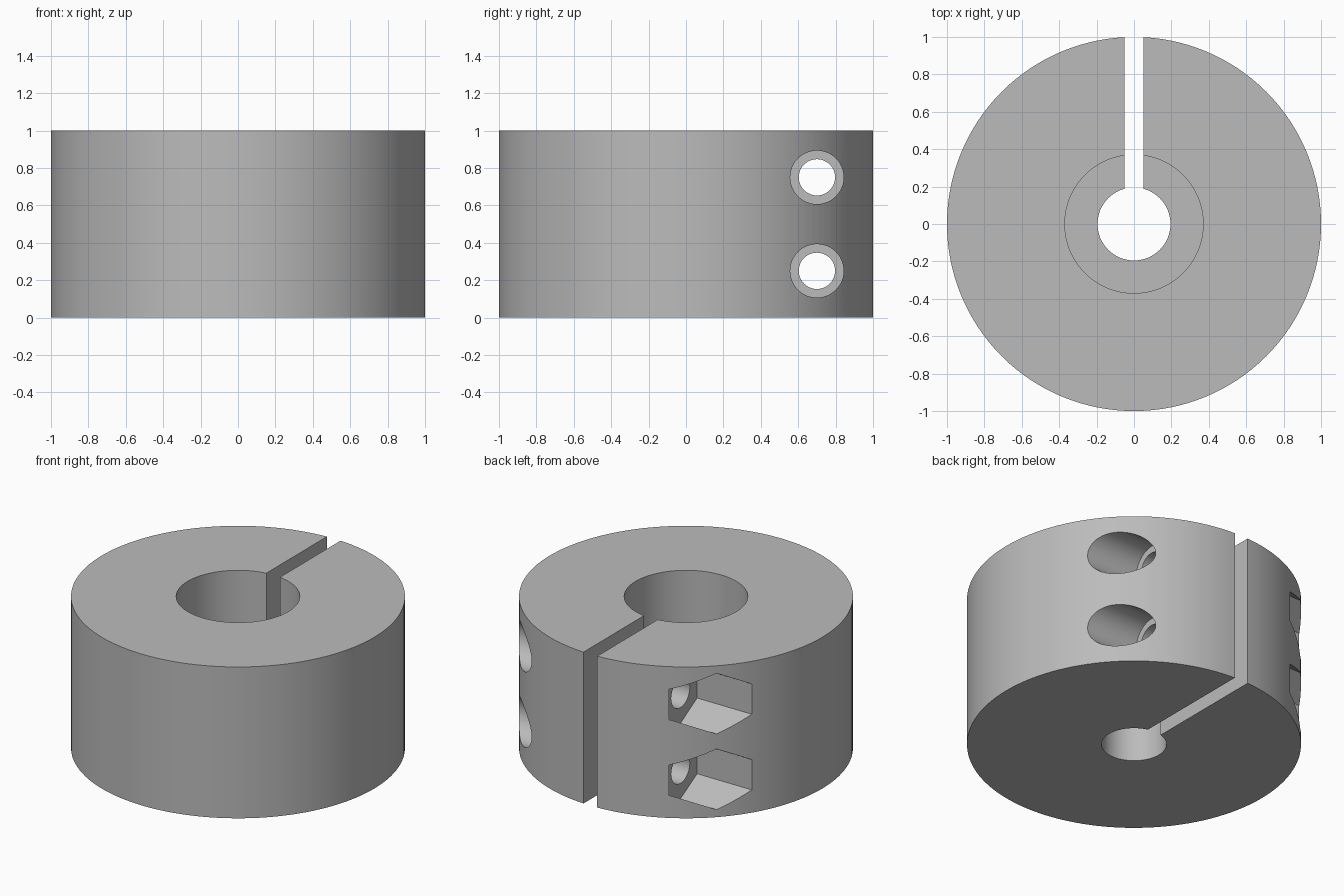
import bpy
import math
from mathutils import Matrix

old = bpy.data.objects.get("Cube")
if old:
    bpy.data.objects.remove(old, do_unlink=True)

OUTER, HEIGHT = 1.0, 1.0
TOP_BORE, LOW_BORE, STEP_Z = 0.37, 0.195, 0.5
BOLT_Y, SEAT_X = 0.70, 0.45

grey = bpy.data.materials.new("plain_grey")
grey.use_nodes = True
colour = (0.5, 0.5, 0.5, 1)
grey.diffuse_color = colour
grey.node_tree.nodes["Principled BSDF"].inputs["Base Color"].default_value = colour


def cylinder(name, radius, start, end, sides, along_x=False, y=0, z=0):
    """Cylinder or prism spanning start..end along z, or along x."""
    mid = (start + end) / 2
    place = (mid, y, z) if along_x else (0, y, mid)
    bpy.ops.mesh.primitive_cylinder_add(vertices=sides, radius=radius,
                                        depth=end - start, location=place)
    obj = bpy.context.object
    obj.name = name
    if along_x:
        obj.data.transform(Matrix.Rotation(math.pi / 2, 4, 'Y'))
        if sides == 6:
            # point up and down
            top = max(v.co.z for v in obj.data.vertices)
            if top < radius * 0.99:
                obj.data.transform(Matrix.Rotation(math.pi / 6, 4, 'X'))
    return obj


# Collar body
collar = cylinder("clamp_collar", OUTER, 0, HEIGHT, 128)
collar.data.materials.append(grey)

# Stepped bore
cutters = [
    cylinder("wide_bore_cutter", TOP_BORE, STEP_Z, HEIGHT + 0.2, 96),
    cylinder("narrow_bore_cutter", LOW_BORE, -0.2, STEP_Z + 0.1, 64),
]

# Clamping slot at the back
bpy.ops.mesh.primitive_cube_add(size=1, location=(0, 0.6, HEIGHT / 2))
slot = bpy.context.object
slot.name = "slot_cutter"
slot.scale = (0.1, 1.2, HEIGHT + 0.4)
cutters.append(slot)

# Two cross bolts: clearance hole, round head recess, hexagonal nut pocket
for label, z in (("lower", 0.25), ("upper", 0.75)):
    cutters += [
        cylinder(label + "_bolt_hole_cutter", 0.097, -1.1, 1.1, 48, True, BOLT_Y, z),
        cylinder(label + "_head_cutter", 0.143, SEAT_X, 1.2, 48, True, BOLT_Y, z),
        cylinder(label + "_nut_cutter", 0.2, -1.2, -SEAT_X, 6, True, BOLT_Y, z),
    ]

# Cut everything, then discard the cutters
bpy.context.view_layer.objects.active = collar
for cutter in cutters:
    cutter.hide_render = True
    mod = collar.modifiers.new(cutter.name, 'BOOLEAN')
    mod.operation = 'DIFFERENCE'
    mod.solver = 'EXACT'
    mod.object = cutter
    bpy.ops.object.modifier_apply(modifier=mod.name)
for cutter in cutters:
    bpy.data.objects.remove(cutter, do_unlink=True)

# Smooth round walls, crisp edges
bpy.ops.object.select_all(action='DESELECT')
collar.select_set(True)
bpy.context.view_layer.objects.active = collar
bpy.ops.object.shade_smooth_by_angle(angle=math.radians(25))
